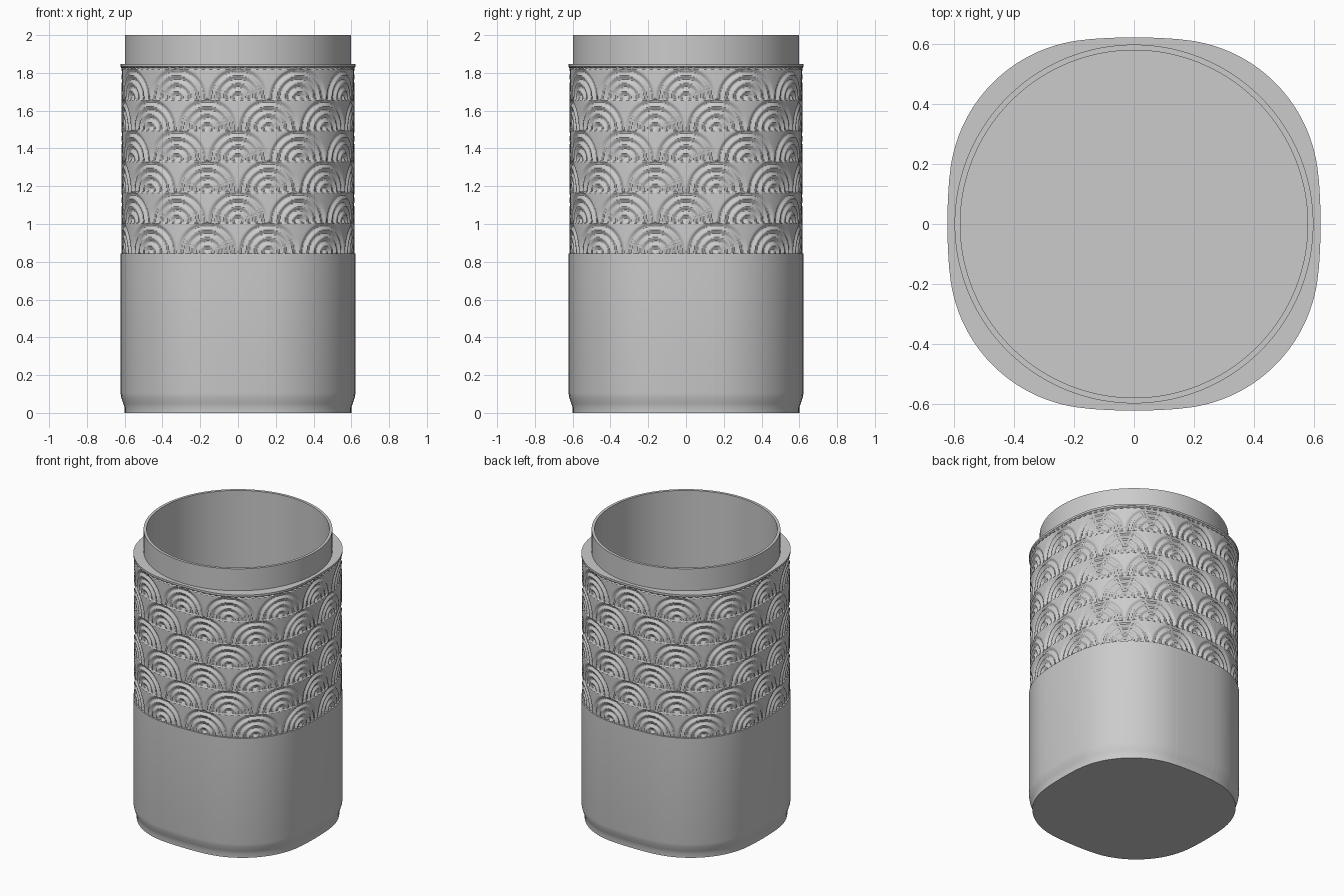
import bpy, bmesh
from math import pi, sin, cos, sqrt, floor, tau

old = bpy.data.objects.get("Cube")
if old:
    bpy.data.objects.remove(old, do_unlink=True)

grey = bpy.data.materials.new("plain grey")
grey.use_nodes = True
grey.diffuse_color = (0.6, 0.6, 0.6, 1)
grey.node_tree.nodes["Principled BSDF"].inputs["Base Color"].default_value = (0.6, 0.6, 0.6, 1)

SEGMENTS = 600
HALF = 0.622            # half width across the bulged sides
SHOULDER = 1.847        # height of the ledge
BAND_LOW, BAND_HIGH = 0.845, 1.825
ROWS = 6
FANS = 12
PITCH = (BAND_HIGH - BAND_LOW) / ROWS
FAN_RADIUS = 0.168


def rounded_square(angle):
    """Distance to a square outline with bulged sides and round corners."""
    a = abs((angle + pi / 4) % (pi / 2) - pi / 4)
    if a < 0.26:
        px, py, r = HALF - 1.84, 0, 1.84
    else:
        px, py, r = 0.12, 0.12, 0.496
    along = px * cos(a) + py * sin(a)
    return along + sqrt(along ** 2 - px ** 2 - py ** 2 + r ** 2)


def relief(angle, z):
    """Carved depth of the staggered wave fans."""
    step = tau / FANS
    low = floor((z - BAND_LOW) / PITCH)
    depth = 0.005
    for row in (low - 1, low):
        shift = 0 if row % 2 else step / 2
        u = ((angle - shift + step / 2) % step - step / 2) * FAN_RADIUS * 2 / step
        v = z - BAND_LOW - row * PITCH
        d = sqrt(u * u + v * v) / FAN_RADIUS
        if v >= 0 and d < 1:
            depth = 0.005 + 0.012 * (0.5 - 0.5 * cos(4 * tau * d))
    return depth


def loft(name, rings, cap_first=False, cap_last=False):
    """Join rings, each a radius function with a height, into one surface."""
    bm = bmesh.new()
    loops = []
    for radius, z in rings:
        loop = []
        for i in range(SEGMENTS):
            a = tau * i / SEGMENTS
            r = radius(a)
            loop.append(bm.verts.new((r * cos(a), r * sin(a), z)))
        loops.append(loop)
    for lower, upper in zip(loops, loops[1:]):
        for i in range(SEGMENTS):
            j = (i + 1) % SEGMENTS
            bm.faces.new((lower[i], lower[j], upper[j], upper[i]))
    if cap_first:
        bm.faces.new(loops[0][::-1])
    if cap_last:
        bm.faces.new(loops[-1])
    mesh = bpy.data.meshes.new(name)
    bm.to_mesh(mesh)
    bm.free()
    mesh.materials.append(grey)
    obj = bpy.data.objects.new(name, mesh)
    bpy.context.collection.objects.link(obj)
    bpy.ops.object.select_all(action='DESELECT')
    obj.select_set(True)
    bpy.context.view_layer.objects.active = obj
    bpy.ops.object.shade_smooth_by_angle(angle=0.6)
    return obj


def inset(amount):
    return lambda a: rounded_square(a) - amount


def round_ring(r):
    return lambda a: r


def carved(z):
    return lambda a: rounded_square(a) - relief(a, z)


# Body: tucked foot, plain lower half, carved band, lip and ledge
STEPS = 150
body = [(inset(0.021), 0), (inset(0.021), 0.03), (inset(0.014), 0.05),
        (inset(0.004), 0.08), (inset(0), 0.105), (inset(0), BAND_LOW)]
for k in range(STEPS + 1):
    z = BAND_LOW + (BAND_HIGH - BAND_LOW) * k / STEPS
    body.append((carved(z), z))
body += [(inset(0), BAND_HIGH + 0.008), (inset(0), SHOULDER),
         (round_ring(0.598), SHOULDER)]
loft("body", body, cap_first=True)

# Neck: outer collar, rim, inner wall and floor
loft("neck_and_inner_wall", [(round_ring(0.598), SHOULDER), (round_ring(0.598), 2),
                             (round_ring(0.579), 2), (round_ring(0.579), 0.06)],
     cap_last=True)
